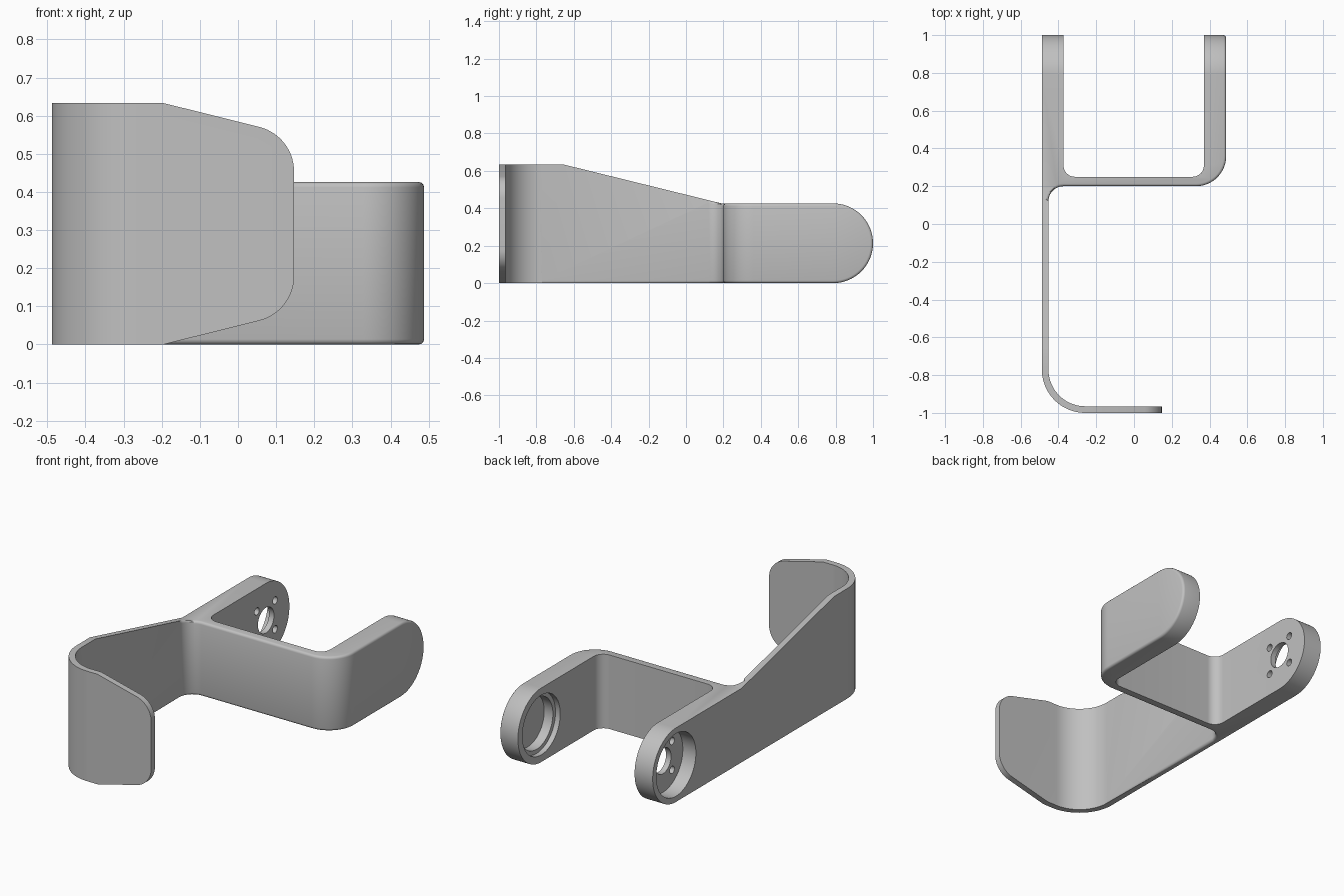
import bpy, bmesh, math

cube = bpy.data.objects.get("Cube")
if cube:
    bpy.data.objects.remove(cube, do_unlink=True)

SIDE = 0.488          # half width
BOSS = (0.787, 0.213)  # y, z centre of the rounded arm ends


def arc(cx, cy, r, start, end, n=12):
    """Points on a circular arc, angles in degrees."""
    angles = [math.radians(start + (end - start) * i / n) for i in range(n + 1)]
    return [(cx + r * math.cos(a), cy + r * math.sin(a)) for a in angles]


def prism(name, points, axis, lo, hi):
    """Extrude a closed 2D profile along one axis."""
    place = {"x": lambda a, b, t: (t, a, b),
             "y": lambda a, b, t: (a, t, b),
             "z": lambda a, b, t: (a, b, t)}[axis]
    bm = bmesh.new()
    base = bm.faces.new([bm.verts.new(place(a, b, lo)) for a, b in points])
    grown = bmesh.ops.extrude_face_region(bm, geom=[base])["geom"]
    shift = place(0, 0, hi - lo)
    bmesh.ops.translate(bm, vec=shift,
                        verts=[v for v in grown if isinstance(v, bmesh.types.BMVert)])
    bmesh.ops.recalc_face_normals(bm, faces=bm.faces)
    mesh = bpy.data.meshes.new(name)
    bm.to_mesh(mesh)
    bm.free()
    obj = bpy.data.objects.new(name, mesh)
    bpy.context.collection.objects.link(obj)
    return obj


def disc(name, y, z, r, lo, hi, n=48):
    """Round cutter lying along x."""
    return prism(name, arc(y, z, r, 0, 360, n)[:-1], "x", lo, hi)


def cut(target, cutter, operation="DIFFERENCE"):
    """Apply a boolean and discard its cutter."""
    cutter.hide_render = True
    mod = target.modifiers.new("cut", "BOOLEAN")
    mod.operation = operation
    mod.solver = "EXACT"
    mod.object = cutter
    bpy.context.view_layer.update()
    graph = bpy.context.evaluated_depsgraph_get()
    mesh = bpy.data.meshes.new_from_object(target.evaluated_get(graph))
    target.modifiers.clear()
    target.data = mesh
    bpy.data.objects.remove(cutter, do_unlink=True)


# Plan outline: hooked wall, crossbar and two arms
plan = [(-SIDE, 1.1)]
plan += arc(-SIDE + 0.23, -0.77, 0.23, 180, 270, 20)
plan += [(0.3, -1), (0.3, -0.965)]
plan += arc(-SIDE + 0.23, -0.77, 0.195, 270, 180, 20)
plan += arc(-0.373, 0.12, 0.08, 180, 90)
plan += arc(SIDE - 0.16, 0.36, 0.16, -90, 0, 16)
plan += [(SIDE, 1.1), (0.37, 1.1)]
plan += arc(0.31, 0.31, 0.06, 0, -90)
plan += arc(-0.313, 0.31, 0.06, -90, -180)
plan += [(-0.373, 1.1)]
bracket = prism("bracket", plan, "z", -0.1, 0.8)

# Side silhouette: tall wall sloping down to round-ended arms
side = [(-1.1, 0), (-1.1, 0.633), (-0.65, 0.633), (0.19, 0.426)]
side += arc(*BOSS, 0.213, 90, -90, 40)
cut(bracket, prism("side_profile", side, "x", -1, 1), "INTERSECT")

# Flap silhouette: tapered with rounded corners, symmetric in height
upper = [(-0.235, 0.643)] + arc(0.027, 0.454, 0.12, 76, 0, 14)
lower = [(x, 0.633 - z) for x, z in reversed(upper)]
flap = [(-0.235, 0.8)] + upper + lower + [(-0.235, -0.2), (0.5, -0.2), (0.5, 0.8)]
cut(bracket, prism("flap_cutter", flap, "y", -1.2, -0.5))


# Rounded edges along the outside of the crossbar and the free arm
def rounded(p):
    if p.y < 0.12 or p.x < -0.373:
        inner_wall = abs(p.x + 0.453) < 0.001 and -0.78 < p.y and p.z < 0.001
        fillet = p.y > 0.119 and abs(math.hypot(p.x + 0.373, p.y - 0.12) - 0.08) < 0.003
        return inner_wall or fillet
    cx = SIDE - 0.16
    if p.x > cx and p.y < 0.36:
        return abs(math.hypot(p.x - cx, p.y - 0.36) - 0.16) < 0.003
    return abs(p.x - SIDE) < 0.002 or abs(p.y - 0.2) < 0.002


bm = bmesh.new()
bm.from_mesh(bracket.data)
bmesh.ops.remove_doubles(bm, verts=bm.verts, dist=0.0001)
edges = [e for e in bm.edges if len(e.link_faces) == 2
         and e.calc_face_angle(0) > 1 and all(rounded(v.co) for v in e.verts)]
bmesh.ops.bevel(bm, geom=edges, offset=0.014, segments=3, profile=0.5,
                affect="EDGES", clamp_overlap=False)
bm.to_mesh(bracket.data)
bm.free()

# Mounting arm: outer recess, centre hole and four screw holes
y, z = BOSS
cut(bracket, disc("recess_cutter", y, z, 0.18, -0.6, -0.405))
cut(bracket, disc("centre_hole_cutter", y, z, 0.073, -0.45, -0.3))
for sy in (-1, 1):
    for sz in (-1, 1):
        cut(bracket, disc("screw_hole_cutter", y + sy * 0.083, z + sz * 0.083,
                          0.021, -0.45, -0.3, 20))

# Free arm: stepped blind pocket on the inner face
cut(bracket, disc("pocket_lip_cutter", y, z, 0.172, 0.3, 0.4))
cut(bracket, disc("pocket_cutter", y, z, 0.148, 0.35, 0.455))

# Plain grey finish
grey = bpy.data.materials.new("plain_grey")
grey.use_nodes = True
colour = (0.53, 0.53, 0.53, 1)
grey.diffuse_color = colour
grey.node_tree.nodes["Principled BSDF"].inputs["Base Color"].default_value = colour
bracket.data.materials.clear()
bracket.data.materials.append(grey)
for poly in bracket.data.polygons:
    poly.material_index = 0

bpy.ops.object.select_all(action="DESELECT")
bracket.select_set(True)
bpy.context.view_layer.objects.active = bracket
bpy.ops.object.shade_smooth_by_angle(angle=math.radians(32))
